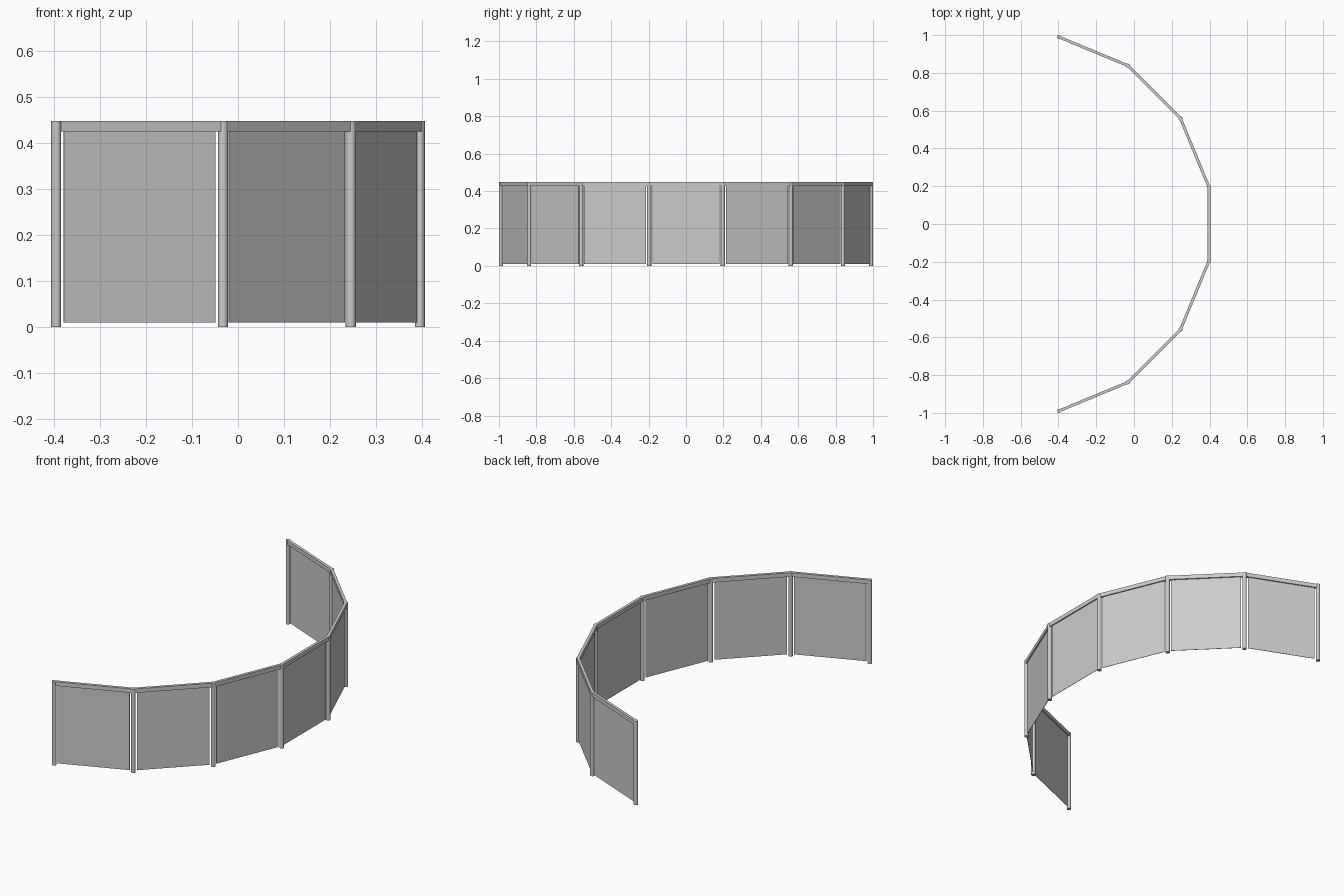
import bpy
from math import sin, cos, tan, pi, radians

if "Cube" in bpy.data.objects:
    bpy.data.objects.remove(bpy.data.objects["Cube"])

N = 7                      # panels, each one side of a regular 16-gon
STEP = radians(22.5)
SIDE = 0.3935
R = SIDE / 2 / sin(STEP / 2)
APOTHEM = SIDE / 2 / tan(STEP / 2)
H = 0.448                  # overall height
RAIL_H = 0.022
POST_R = 0.011
END = N / 2 * STEP
CX = -(APOTHEM + R * cos(END)) / 2   # arc centre, keeps the model centred in x


def box(name, size, loc, angle):
    bpy.ops.mesh.primitive_cube_add(size=1, location=loc, rotation=(0, 0, angle))
    ob = bpy.context.object
    ob.name = name
    ob.scale = size
    bpy.ops.object.transform_apply(location=False, rotation=False, scale=True)
    return ob


# Round posts at the corners of the arc
for i in range(N + 1):
    a = -END + i * STEP
    bpy.ops.mesh.primitive_cylinder_add(
        vertices=24, radius=POST_R, depth=H,
        location=(CX + R * cos(a), R * sin(a), H / 2))
    bpy.context.object.name = f"post_{i + 1}"
    bpy.ops.object.shade_smooth_by_angle(angle=radians(40))

# Thin panels hanging under a flat top rail, between neighbouring posts
PANEL_BOTTOM = 0.009
PANEL_TOP = H - RAIL_H
for i in range(N):
    a = -END + (i + 0.5) * STEP
    x, y = CX + APOTHEM * cos(a), APOTHEM * sin(a)
    box(f"panel_{i + 1}", (0.002, SIDE - 0.036, PANEL_TOP - PANEL_BOTTOM),
        (x, y, (PANEL_TOP + PANEL_BOTTOM) / 2), a)
    box(f"top_rail_{i + 1}", (0.015, SIDE, RAIL_H), (x, y, H - RAIL_H / 2), a)
